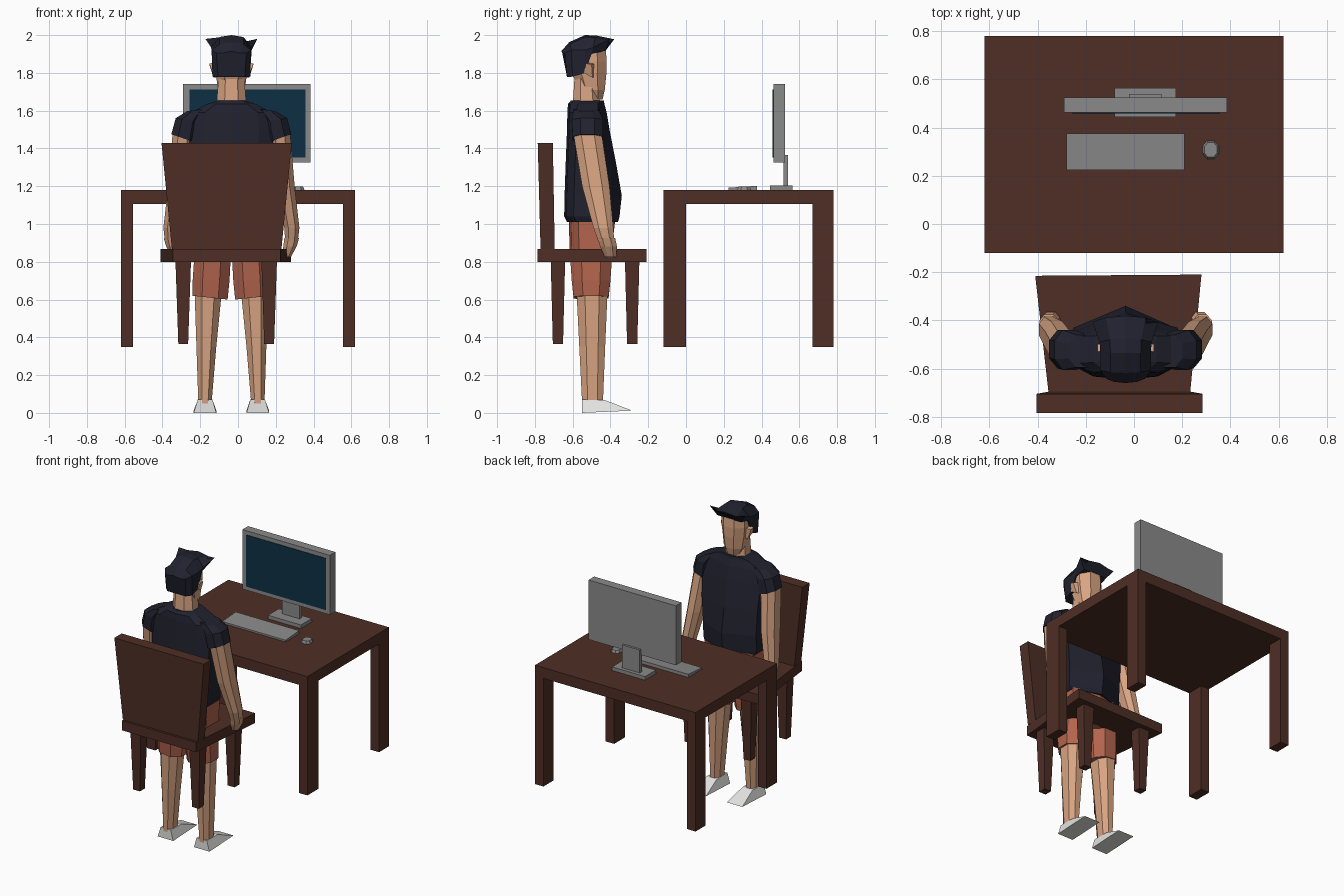
import bpy, bmesh, math


def material(name, r, g, b):
    m = bpy.data.materials.new(name)
    lin = [((c / 255 + 0.055) / 1.055) ** 2.4 for c in (r, g, b)]
    m.diffuse_color = (*lin, 1)
    return m


WOOD = material("dark wood", 78, 46, 37)
NAVY = material("dark navy", 33, 34, 47)
SKIN = material("skin", 216, 164, 130)
RUST = material("rust cloth", 178, 100, 77)
WHITE = material("white", 228, 228, 226)
GREY = material("grey plastic", 138, 138, 138)
SCREEN = material("screen blue", 13, 48, 68)
CX = -0.035  # body centre line


def loft(name, rings, mat, ox=0.0, flip=1):
    """Skin a list of equal-length point rings and cap both ends."""
    bm = bmesh.new()
    vs = [[bm.verts.new((x * flip + ox, y, z)) for x, y, z in r] for r in rings]
    n = len(rings[0])
    for a, b in zip(vs, vs[1:]):
        for i in range(n):
            j = (i + 1) % n
            bm.faces.new((a[i], a[j], b[j], b[i]))
    bm.faces.new(vs[0])
    bm.faces.new(vs[-1])
    bmesh.ops.recalc_face_normals(bm, faces=bm.faces)
    me = bpy.data.meshes.new(name)
    bm.to_mesh(me)
    bm.free()
    me.materials.append(mat)
    ob = bpy.data.objects.new(name, me)
    bpy.context.collection.objects.link(ob)
    return ob


def rect(x0, x1, y0, y1, z):
    return [(x0, y0, z), (x1, y0, z), (x1, y1, z), (x0, y1, z)]


def box(name, x0, x1, y0, y1, z0, z1, mat):
    return loft(name, [rect(x0, x1, y0, y1, z0), rect(x0, x1, y0, y1, z1)], mat)


def octo(x0, x1, y0, y1, z, tilt=0.0):
    """Chamfered rectangle ring; tilt raises the outer side."""
    dx, dy = (x1 - x0) * 0.27, (y1 - y0) * 0.27
    pts = [(x0 + dx, y0), (x1 - dx, y0), (x1, y0 + dy), (x1, y1 - dy),
           (x1 - dx, y1), (x0 + dx, y1), (x0, y1 - dy), (x0, y0 + dy)]
    return [(x, y, z + tilt * (x - x0) / (x1 - x0)) for x, y in pts]


# Desk
box("desk_top", -0.62, 0.62, -0.12, 0.78, 1.105, 1.18, WOOD)
for sx in (-1, 1):
    for y0, y1 in ((-0.12, 0.0), (0.67, 0.78)):
        a, b = sorted((sx * 0.62, sx * 0.555))
        box("desk_leg", a, b, y0, y1, 0.35, 1.105, WOOD)

# Chair
seat = [(-0.345, -0.785), (0.225, -0.785), (0.28, -0.21), (-0.41, -0.215)]
loft("chair_seat", [[(x, y, z) for x, y in seat] for z in (0.80, 0.868)], WOOD)
loft("chair_back", [rect(-0.35, 0.23, -0.77, -0.695, 0.868),
                    rect(-0.405, 0.285, -0.785, -0.705, 1.43)], WOOD)
for x in (-0.29, 0.165):
    for y in (-0.678, -0.285):
        loft("chair_leg", [rect(x - 0.026, x + 0.026, y - 0.027, y + 0.027, 0.365),
                           rect(x - 0.041, x + 0.041, y - 0.038, y + 0.038, 0.80)], WOOD)

# Monitor
box("monitor_case", -0.29, 0.385, 0.463, 0.525, 1.325, 1.74, GREY)
box("monitor_screen", -0.258, 0.357, 0.459, 0.465, 1.352, 1.712, SCREEN)
box("monitor_base", -0.08, 0.175, 0.445, 0.565, 1.18, 1.205, GREY)
box("monitor_stand", -0.02, 0.115, 0.515, 0.54, 1.20, 1.365, GREY)

# Keyboard and mouse
k = rect(-0.28, 0.21, 0.225, 0.375, 1.18)
loft("keyboard", [k, [(x, y, 1.192 if y < 0.3 else 1.202) for x, y, z in k]], GREY)
loft("mouse", [octo(0.285, 0.352, 0.27, 0.345, 1.18),
               octo(0.292, 0.345, 0.278, 0.338, 1.198)], GREY)


# Shirt body: half width, back, side front and centre front per height
def torso_ring(z, w, back, front, mid):
    c = back + 0.05
    return [(0, back, z), (w * 0.65, back + 0.012, z), (w, c, z), (w, front, z),
            (0, mid, z), (-w, front, z), (-w, c, z), (-w * 0.65, back + 0.012, z)]


loft("shirt_body", [torso_ring(1.01, 0.19, -0.63, -0.43, -0.36),
                    torso_ring(1.04, 0.205, -0.645, -0.435, -0.352),
                    torso_ring(1.15, 0.205, -0.643, -0.43, -0.34),
                    torso_ring(1.32, 0.215, -0.637, -0.43, -0.37),
                    torso_ring(1.50, 0.225, -0.63, -0.45, -0.405),
                    torso_ring(1.59, 0.215, -0.628, -0.465, -0.42),
                    torso_ring(1.635, 0.13, -0.625, -0.465, -0.432),
                    torso_ring(1.653, 0.075, -0.61, -0.455, -0.435)], NAVY, CX)

# Shorts waist
loft("shorts_waist", [torso_ring(0.80, 0.19, -0.615, -0.43, -0.40),
                      torso_ring(1.02, 0.185, -0.62, -0.42, -0.375)], RUST, CX)

# Limbs, built once for each side
for s, side in ((1, "right"), (-1, "left")):
    loft("sleeve_" + side, [octo(0.185, 0.318, -0.60, -0.44, 1.43, 0.045),
                            octo(0.17, 0.295, -0.605, -0.44, 1.54, 0.02),
                            octo(0.13, 0.235, -0.595, -0.46, 1.612, -0.015)], NAVY, CX, s)
    loft("arm_" + side, [octo(0.20, 0.312, -0.595, -0.445, 1.47),
                         octo(0.235, 0.335, -0.55, -0.405, 1.20),
                         octo(0.28, 0.36, -0.49, -0.385, 0.98),
                         octo(0.285, 0.352, -0.465, -0.38, 0.91)], SKIN, CX, s)
    loft("hand_" + side, [octo(0.28, 0.358, -0.468, -0.375, 0.925),
                          octo(0.275, 0.345, -0.455, -0.365, 0.88),
                          octo(0.265, 0.315, -0.43, -0.37, 0.825)], SKIN, CX, s)
    loft("shorts_leg_" + side, [octo(0.02, 0.205, -0.595, -0.41, 0.60, 0.02),
                                octo(0.01, 0.205, -0.605, -0.40, 0.70),
                                octo(0.002, 0.195, -0.615, -0.39, 0.85)], RUST, CX, s)
    loft("shin_" + side, [octo(0.105, 0.175, -0.55, -0.44, 0.05),
                          octo(0.08, 0.185, -0.565, -0.428, 0.35),
                          octo(0.05, 0.195, -0.58, -0.415, 0.65)], SKIN, CX, s)
    loft("shoe_" + side,
         [[(0.08, -0.55, 0), (0.20, -0.55, 0), (0.20, -0.285, 0.012), (0.08, -0.285, 0.012)],
          [(0.10, -0.55, 0.07), (0.178, -0.55, 0.07),
           (0.178, -0.43, 0.068), (0.10, -0.43, 0.068)]], WHITE, CX, s)
    loft("ear_" + side, [[(0.07, -0.53, 1.80), (0.07, -0.485, 1.775), (0.07, -0.48, 1.85),
                          (0.07, -0.52, 1.855)],
                         [(0.10, -0.54, 1.80), (0.095, -0.495, 1.775), (0.117, -0.50, 1.845),
                          (0.117, -0.53, 1.85)]], SKIN, CX, s)

# Neck and head
loft("neck", [octo(-0.08, 0.08, -0.60, -0.45, 1.62),
              octo(-0.068, 0.068, -0.59, -0.47, 1.78)], SKIN, CX)
loft("head", [octo(-0.045, 0.045, -0.53, -0.442, 1.66),
              octo(-0.07, 0.07, -0.565, -0.43, 1.71),
              octo(-0.082, 0.082, -0.60, -0.422, 1.79),
              octo(-0.09, 0.09, -0.60, -0.42, 1.86),
              octo(-0.088, 0.088, -0.60, -0.425, 1.935)], SKIN, CX)


# Hair: cross-sections from the nape to the swept-up fringe
def hair_section(y, lean, wl, zl, wt, zt, zc):
    half = [(wl, y, zl), (wt, y + lean * 0.5, zt), (wt * 0.6, y + lean, zc - 0.01)]
    return half + [(0, y + lean * 1.2, zc)] + [(-x, b, z) for x, b, z in reversed(half)]


loft("hair", [hair_section(-0.63, -0.025, 0.07, 1.778, 0.08, 1.905, 1.915),
              hair_section(-0.60, -0.015, 0.10, 1.78, 0.105, 1.92, 1.963),
              hair_section(-0.535, 0, 0.10, 1.80, 0.105, 1.92, 2.0),
              hair_section(-0.50, 0.02, 0.097, 1.90, 0.108, 1.935, 1.998),
              hair_section(-0.425, 0.037, 0.09, 1.918, 0.137, 1.98, 1.978)], NAVY, CX)
